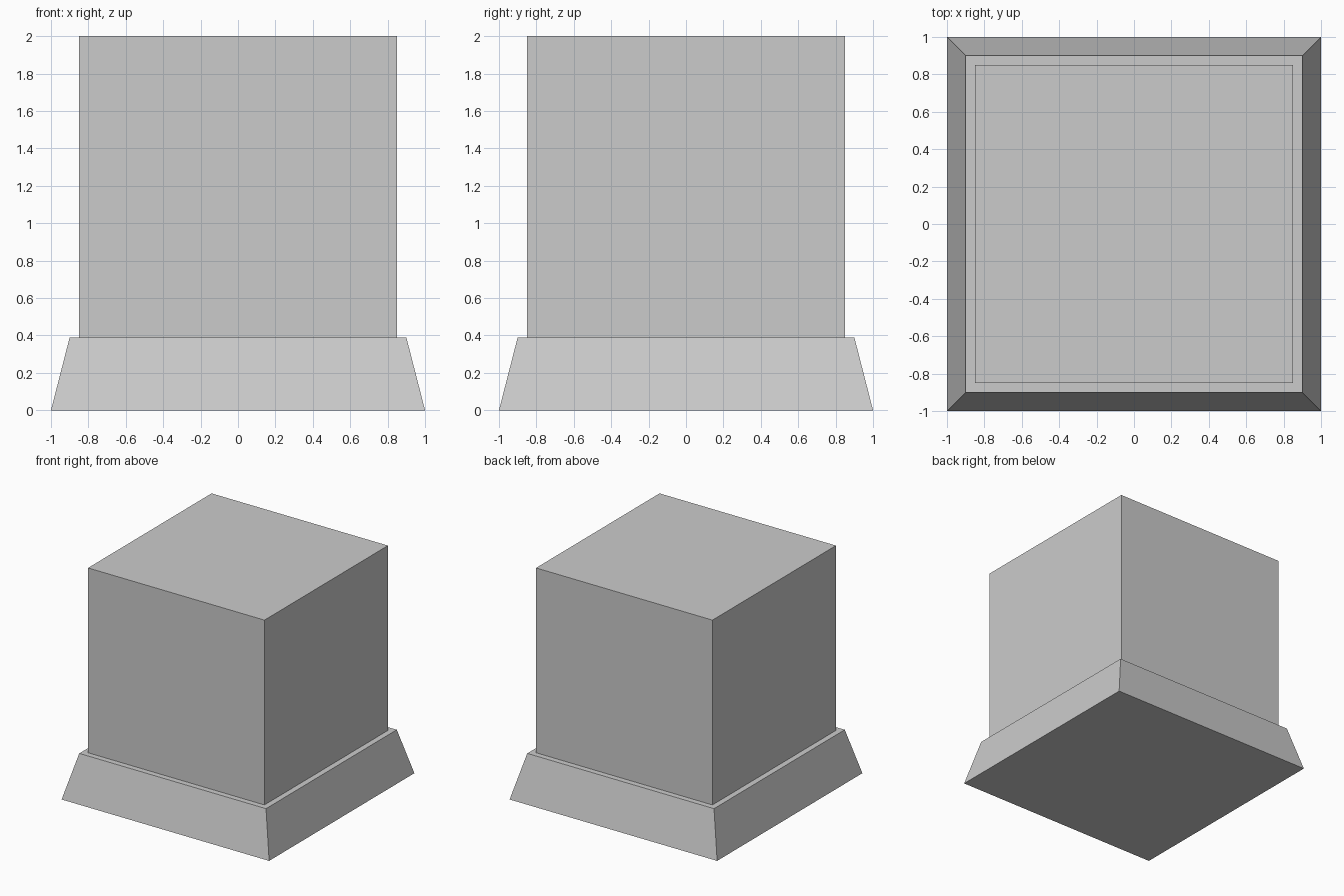
import bpy
import bmesh

if "Cube" in bpy.data.objects:
    bpy.data.objects.remove(bpy.data.objects["Cube"])

BASE_TOP = 0.39


def square_block(name, z0, half0, z1, half1):
    """Square block whose half-width goes from half0 at z0 to half1 at z1."""
    bm = bmesh.new()
    bmesh.ops.create_cube(bm, size=2)
    for v in bm.verts:
        top = v.co.z > 0
        half = half1 if top else half0
        v.co.x *= half
        v.co.y *= half
        v.co.z = z1 if top else z0
    bmesh.ops.recalc_face_normals(bm, faces=bm.faces)
    mesh = bpy.data.meshes.new(name)
    bm.to_mesh(mesh)
    bm.free()
    obj = bpy.data.objects.new(name, mesh)
    bpy.context.collection.objects.link(obj)
    return obj


# Sloped plinth at the bottom
square_block("plinth", 0.0, 1.0, BASE_TOP, 0.9)

# Straight block standing on the plinth
square_block("block", BASE_TOP, 0.85, 2.0, 0.85)
